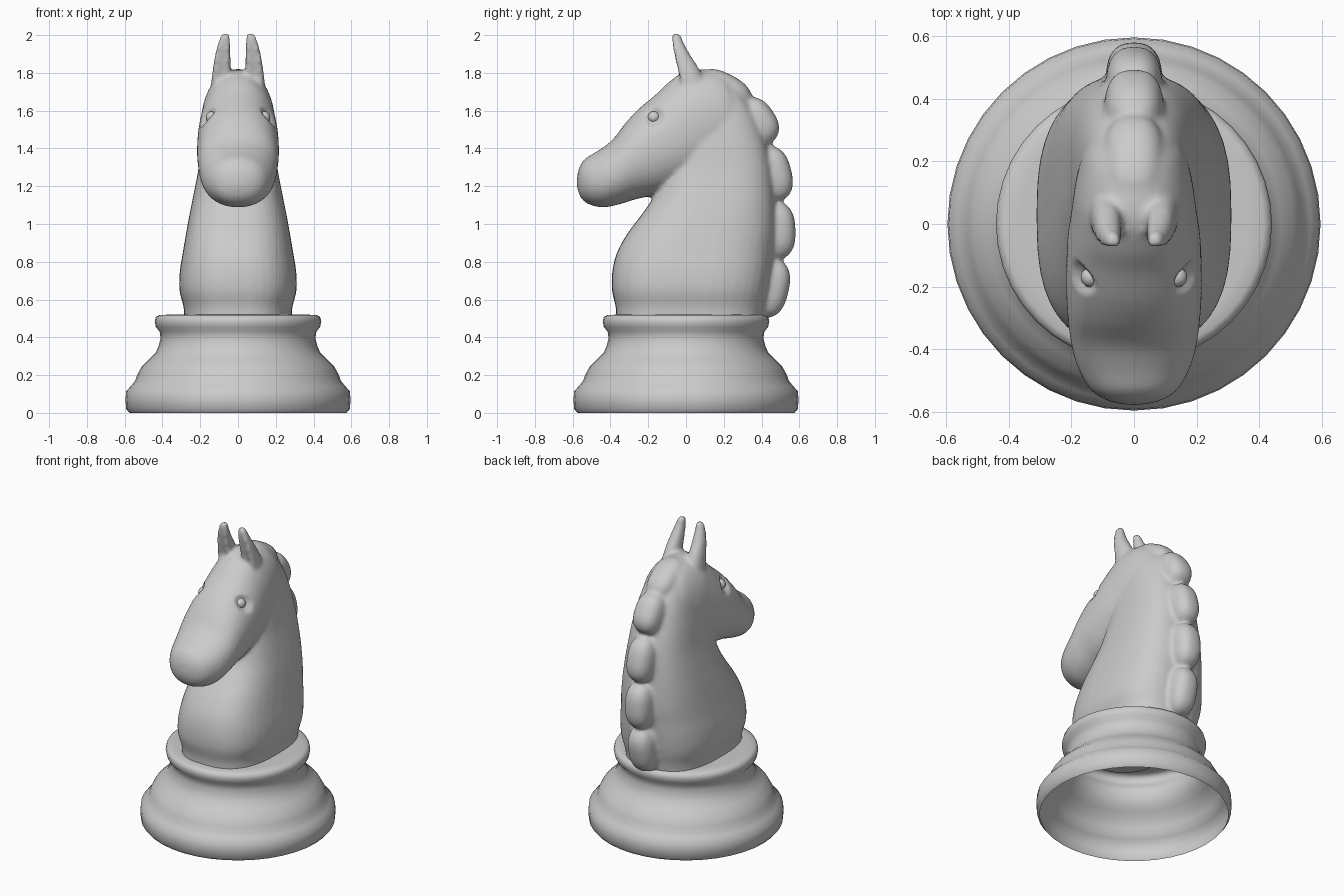
import bpy, bmesh, math
from mathutils import Vector, Matrix

if "Cube" in bpy.data.objects:
    bpy.data.objects.remove(bpy.data.objects["Cube"])

grey = bpy.data.materials.new("light_grey")
grey.diffuse_color = (0.6, 0.6, 0.6, 1)
grey.use_nodes = True
grey.node_tree.nodes["Principled BSDF"].inputs["Base Color"].default_value = grey.diffuse_color


def add_object(name, mesh):
    ob = bpy.data.objects.new(name, mesh)
    bpy.context.collection.objects.link(ob)
    mesh.materials.clear()
    mesh.materials.append(grey)
    for p in mesh.polygons:
        p.use_smooth = True
    return ob


def resample(rows, steps):
    """Catmull-Rom interpolation of rows of numbers."""
    out = []
    last = len(rows) - 1
    for i in range(last):
        a, b, c, d = (rows[max(0, min(last, i + k))] for k in (-1, 0, 1, 2))
        for s in range(steps):
            t = s / steps
            out.append([0.5 * (2 * q + (r - p) * t + (2 * p - 5 * q + 4 * r - u) * t * t
                               + (3 * q - p - 3 * r + u) * t ** 3)
                        for p, q, r, u in zip(a, b, c, d)])
    return out + [list(rows[-1])]


def power(v, e):
    return math.copysign(abs(v) ** e, v)


def loft(bm, rows, exponent, steps=4, n=40, hollow=0.0):
    """Closed loft; row = y, z of one edge, y, z of the other edge, half width, x centre."""
    rings = []
    for ya, za, yb, zb, w, xc in resample(rows, steps):
        ring = []
        for k in range(n):
            a = 2 * math.pi * k / n
            s, c = power(math.sin(a), 2 / exponent), power(math.cos(a), 2 / exponent)
            if s > 0:
                s *= 1 - hollow * s ** 4
            ring.append(bm.verts.new((xc + w * c,
                                      (ya + yb) / 2 + s * (ya - yb) / 2,
                                      (za + zb) / 2 + s * (za - zb) / 2)))
        rings.append(ring)
    for r0, r1 in zip(rings, rings[1:]):
        for k in range(n):
            j = (k + 1) % n
            bm.faces.new((r0[k], r0[j], r1[j], r1[k]))
    bm.faces.new(rings[0][::-1])
    bm.faces.new(rings[-1])


# Turned base: open underneath
profile = [(0.575, 0), (0.592, 0.02), (0.596, 0.07), (0.592, 0.115), (0.565, 0.145),
           (0.545, 0.17), (0.532, 0.205), (0.51, 0.245), (0.47, 0.285), (0.435, 0.32),
           (0.42, 0.355), (0.41, 0.395), (0.415, 0.43), (0.435, 0.455), (0.441, 0.485),
           (0.435, 0.508), (0.415, 0.518), (0.37, 0.52), (0, 0.52)]
bm = bmesh.new()
vs = [bm.verts.new((r, 0, z)) for r, z in profile]
es = [bm.edges.new(p) for p in zip(vs, vs[1:])]
bmesh.ops.spin(bm, geom=vs + es, cent=(0, 0, 0), axis=(0, 0, 1), angle=2 * math.pi, steps=40)
bmesh.ops.remove_doubles(bm, verts=bm.verts, dist=1e-4)
bmesh.ops.recalc_face_normals(bm, faces=bm.faces)
if sum(f.normal.z * f.calc_area() for f in bm.faces) < 0:
    bmesh.ops.reverse_faces(bm, faces=bm.faces)
me = bpy.data.meshes.new("base")
bm.to_mesh(me)
bm.free()
add_object("base", me)

bm = bmesh.new()

# Neck: height, front y, back y, half width
neck = [(0.49, -0.37, 0.41, 0.285), (0.56, -0.372, 0.42, 0.288), (0.65, -0.392, 0.44, 0.31),
        (0.75, -0.39, 0.455, 0.308), (0.85, -0.365, 0.465, 0.292), (0.95, -0.31, 0.475, 0.275),
        (1.05, -0.235, 0.475, 0.257), (1.15, -0.17, 0.47, 0.237), (1.3, -0.12, 0.455, 0.208),
        (1.45, -0.12, 0.42, 0.188), (1.6, -0.08, 0.36, 0.16), (1.72, -0.03, 0.28, 0.125),
        (1.79, 0.02, 0.2, 0.08)]
loft(bm, [(f, z, b, z, w, 0) for z, f, b, w in neck], 2.7)

# Head: top edge y, z, lower edge y, z, half width, from muzzle to crest
head = [(-0.578, 1.23, -0.578, 1.2, 0.02), (-0.568, 1.29, -0.56, 1.145, 0.085),
        (-0.535, 1.345, -0.52, 1.107, 0.14), (-0.465, 1.388, -0.44, 1.088, 0.182),
        (-0.39, 1.445, -0.35, 1.105, 0.203), (-0.32, 1.535, -0.25, 1.135, 0.213),
        (-0.25, 1.61, -0.12, 1.16, 0.217), (-0.16, 1.685, 0.05, 1.22, 0.213),
        (-0.08, 1.76, 0.15, 1.27, 0.2), (0.02, 1.815, 0.25, 1.32, 0.185),
        (0.19, 1.80, 0.32, 1.37, 0.15), (0.29, 1.69, 0.35, 1.45, 0.08)]
loft(bm, [r + (0,) for r in head], 2.15)

# Ears: front y, back y, z, half width, x centre
ear = [(-0.05, 0.11, 1.72, 0.055, 0.09), (-0.072, 0.07, 1.82, 0.047, 0.086),
       (-0.082, 0.02, 1.90, 0.04, 0.08), (-0.087, -0.012, 1.96, 0.031, 0.073),
       (-0.085, -0.03, 2.008, 0.02, 0.066)]
for side in (1, -1):
    loft(bm, [(f, z, b, z, w, side * x) for f, b, z, w, x in ear], 2.2, n=24, hollow=0.5)

# Mane lumps: y, z, tilt in degrees, half length, depth, half width
for y, z, tilt, length, depth, width in [(0.19, 1.685, 62, 0.16, 0.115, 0.1),
                                         (0.36, 1.53, 33, 0.135, 0.12, 0.095),
                                         (0.44, 1.26, 14, 0.15, 0.12, 0.09),
                                         (0.46, 0.965, 2, 0.155, 0.12, 0.09),
                                         (0.425, 0.665, -13, 0.16, 0.12, 0.09)]:
    lump = bmesh.ops.create_uvsphere(bm, u_segments=32, v_segments=20, radius=1)["verts"]
    turn = Matrix.Rotation(math.radians(tilt), 3, 'X')
    for v in lump:
        p = Vector([power(c, 0.78) if abs(c) > 1e-6 else 0 for c in v.co])
        v.co = turn @ Vector((p.x * width, p.y * depth, p.z * length)) + Vector((0, y, z))

# Fuse the horse into one smooth skin
bmesh.ops.recalc_face_normals(bm, faces=bm.faces)
me = bpy.data.meshes.new("horse_parts")
bm.to_mesh(me)
bm.free()
horse = add_object("horse_body", me)
mod = horse.modifiers.new("fuse", 'REMESH')
mod.mode = 'VOXEL'
mod.voxel_size = 0.013
mod = horse.modifiers.new("soften", 'SMOOTH')
mod.factor = 0.5
mod.iterations = 5
skin = bpy.data.meshes.new_from_object(horse.evaluated_get(bpy.context.evaluated_depsgraph_get()))
bpy.data.objects.remove(horse)
horse = add_object("horse_body", skin)

# Eyes: a shallow socket pressed into the head with a small ball inside
for side, name in ((1, "right_eye"), (-1, "left_eye")):
    ey, ez = -0.17, 1.565
    near = [(v, math.hypot(v.co.y - ey, v.co.z - ez)) for v in skin.vertices
            if v.co.x * side > 0.08]
    ex = min(near, key=lambda q: q[1])[0].co.x
    for v, d in near:
        if d < 0.055:
            v.co.x -= side * 0.028 * (1 - (d / 0.055) ** 2)
    bm = bmesh.new()
    bmesh.ops.create_uvsphere(bm, u_segments=20, v_segments=12, radius=0.032,
                              matrix=Matrix.Translation((ex - side * 0.034, ey, ez)))
    me = bpy.data.meshes.new(name)
    bm.to_mesh(me)
    bm.free()
    add_object(name, me)
